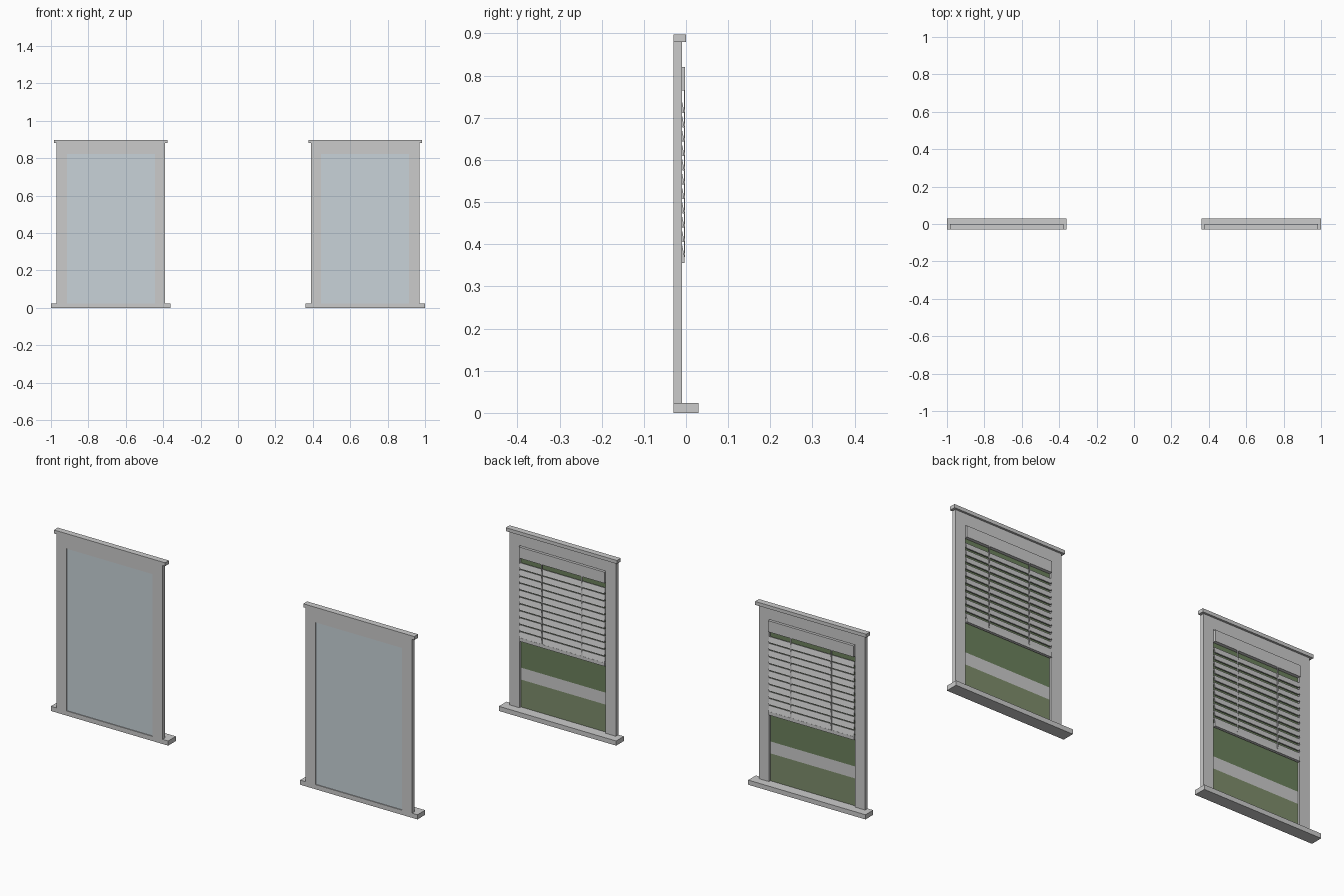
import bpy, bmesh
from mathutils import Matrix
from math import radians

if "Cube" in bpy.data.objects:
    bpy.data.objects.remove(bpy.data.objects["Cube"])


def material(name, rgb):
    m = bpy.data.materials.new(name)
    m.diffuse_color = (*rgb, 1)
    m.use_nodes = True
    m.node_tree.nodes["Principled BSDF"].inputs["Base Color"].default_value = m.diffuse_color
    return m


GLASS = material("glass_blue_grey", (0.58, 0.65, 0.69))
TREES = material("dark_green", (0.15, 0.22, 0.11))
GRASS = material("olive_green", (0.21, 0.27, 0.15))
ROAD = material("light_grey", (0.62, 0.62, 0.62))


def finish(name, bm, mat=None):
    bmesh.ops.recalc_face_normals(bm, faces=bm.faces)
    me = bpy.data.meshes.new(name)
    bm.to_mesh(me)
    bm.free()
    ob = bpy.data.objects.new(name, me)
    bpy.context.collection.objects.link(ob)
    if mat:
        me.materials.append(mat)
    return ob


def add_box(bm, x, y, z, tilt=0):
    """Add a box given (min, max) ranges, optionally tilted about x."""
    c = [(a + b) / 2 for a, b in (x, y, z)]
    s = [b - a for a, b in (x, y, z)]
    mat = (Matrix.Translation(c) @ Matrix.Rotation(radians(tilt), 4, 'X')
           @ Matrix.Diagonal((*s, 1)))
    bmesh.ops.create_cube(bm, size=1, matrix=mat)


def box(name, x, y, z, mat=None):
    bm = bmesh.new()
    add_box(bm, x, y, z)
    return finish(name, bm, mat)


def window(cx, side):
    def wide(half):
        return (cx - half, cx + half)

    # Casing: upside-down U profile, extruded in depth
    o, i, bot, mid, top = 0.29, 0.235, 0.023, 0.823, 0.88
    profile = [(-o, bot), (-i, bot), (-i, mid), (i, mid),
               (i, bot), (o, bot), (o, top), (-o, top)]
    bm = bmesh.new()
    face = bm.faces.new([bm.verts.new((cx + x, -0.03, z)) for x, z in profile])
    ext = bmesh.ops.extrude_face_region(bm, geom=[face])
    verts = [v for v in ext["geom"] if isinstance(v, bmesh.types.BMVert)]
    bmesh.ops.translate(bm, verts=verts, vec=(0, 0.02, 0))
    finish(side + "_casing", bm)

    # Sill and head cap
    box(side + "_sill", wide(0.32), (-0.03, 0.03), (0, 0.023))
    box(side + "_head_cap", wide(0.303), (-0.03, 0), (0.88, 0.897))

    # Glass with the painted view behind it
    box(side + "_glass", wide(i), (-0.026, -0.023), (bot, mid), GLASS)
    for part, z, mat in (("grass", (bot, 0.158), GRASS),
                         ("road", (0.158, 0.217), ROAD),
                         ("trees", (0.217, mid), TREES)):
        box(side + "_view_" + part, wide(i), (-0.023, -0.021), z, mat)

    # Blind: head rail, slats, bottom rail and cords
    box(side + "_blind_head_rail", wide(0.233), (-0.018, -0.002), (0.765, 0.82))
    bm = bmesh.new()
    for k in range(11):
        z = 0.725 - 0.034 * k
        add_box(bm, wide(0.233), (-0.0115, -0.0065), (z - 0.014, z + 0.014), 12)
    finish(side + "_blind_slats", bm)
    box(side + "_blind_bottom_rail", wide(0.233), (-0.016, -0.003), (0.355, 0.372))
    bm = bmesh.new()
    for dx in (-0.11, 0.11):
        add_box(bm, (cx + dx - 0.003, cx + dx + 0.003),
                (-0.005, -0.002), (0.37, 0.766))
    finish(side + "_blind_cords", bm)


window(-0.68, "left")
window(0.68, "right")
